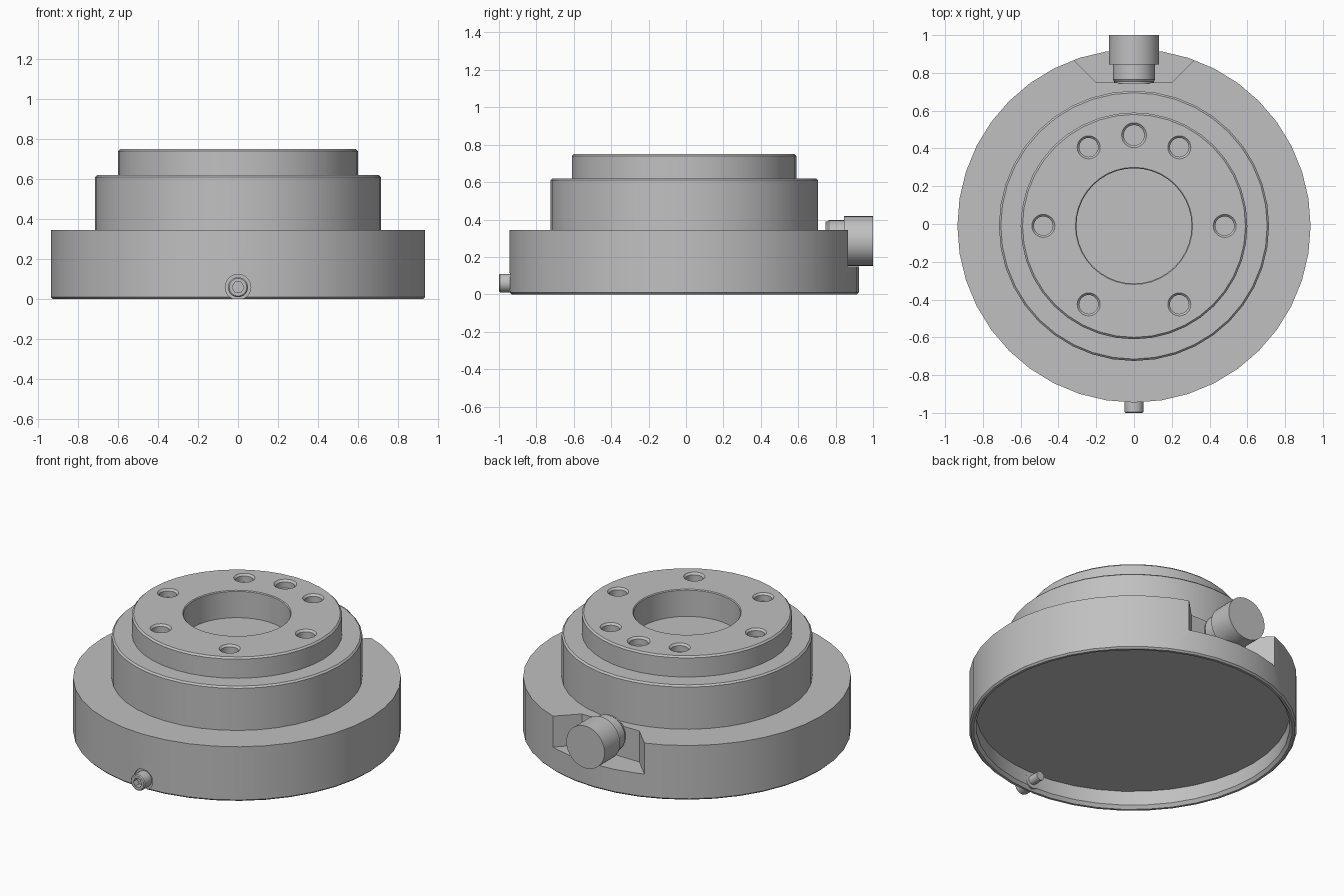
import bpy, bmesh, math
from mathutils import Matrix, Vector

cube = bpy.data.objects.get("Cube")
if cube:
    bpy.data.objects.remove(cube, do_unlink=True)

CENTRE_Y = -0.01        # axis of the round body
SCREW_Z = 0.06
PORT_Z = 0.285

grey = bpy.data.materials.new("plain_grey")
grey.use_nodes = True
colour = (0.53, 0.53, 0.53, 1)
grey.diffuse_color = colour
grey.node_tree.nodes["Principled BSDF"].inputs["Base Color"].default_value = colour


def finish(name, bm):
    """Turn a bmesh into a smooth shaded grey object with sharp edges kept."""
    bmesh.ops.remove_doubles(bm, verts=bm.verts, dist=1e-5)
    bmesh.ops.recalc_face_normals(bm, faces=bm.faces)
    mesh = bpy.data.meshes.new(name)
    bm.to_mesh(mesh)
    bm.free()
    mesh.materials.append(grey)
    obj = bpy.data.objects.new(name, mesh)
    bpy.context.collection.objects.link(obj)
    return obj


def smooth(obj):
    obj.data.shade_smooth()
    obj.data.set_sharp_from_angle(angle=math.radians(28))


def lathe(bm, profile, sides, matrix):
    """Revolve (radius, height) points about local z; both ends are capped."""
    rings = []
    for r, h in profile:
        rings.append([bm.verts.new(matrix @ Vector((
            r * math.cos(math.tau * i / sides),
            r * math.sin(math.tau * i / sides), h))) for i in range(sides)])
    for a, b in zip(rings, rings[1:]):
        for i in range(sides):
            j = (i + 1) % sides
            bm.faces.new((a[i], a[j], b[j], b[i]))
    bm.faces.new(rings[0])
    bm.faces.new(rings[-1])


def cut(obj, cutter):
    """Subtract the cutter from the object and remove the cutter."""
    mod = obj.modifiers.new("cut", 'BOOLEAN')
    mod.operation = 'DIFFERENCE'
    mod.solver = 'EXACT'
    mod.object = cutter
    cutter.hide_render = True
    bpy.context.view_layer.update()
    graph = bpy.context.evaluated_depsgraph_get()
    mesh = bpy.data.meshes.new_from_object(obj.evaluated_get(graph))
    obj.modifiers.clear()
    obj.data = mesh
    bpy.data.objects.remove(cutter, do_unlink=True)


upright = Matrix.Translation((0, CENTRE_Y, 0))
# local z runs along world +y
along_y = Matrix.Rotation(-math.pi / 2, 4, 'X')
screw_axis = Matrix.Translation((0, 0, SCREW_Z)) @ along_y
port_axis = Matrix.Translation((0, 0, PORT_Z)) @ along_y

# Stepped body: hollow underside, three tiers, blind centre bore
bm = bmesh.new()
lathe(bm, [
    (0.895, 0.11), (0.895, 0.02), (0.91, 0.0), (0.925, 0.0), (0.935, 0.01),
    (0.935, 0.345), (0.715, 0.345), (0.715, 0.61), (0.705, 0.62),
    (0.6, 0.62), (0.6, 0.74), (0.59, 0.75), (0.31, 0.75), (0.305, 0.745),
    (0.305, 0.58)], 40, upright)
body = finish("stepped_body", bm)

# Cutters: bolt holes around the top, back notch, screw seat
bm = bmesh.new()
for angle in (0, 60, 90, 120, 180, 240, 300):
    a = math.radians(angle)
    grow = 1.08 if angle == 90 else 1
    spot = Matrix.Translation((0.48 * math.cos(a), 0.48 * math.sin(a), 0))
    lathe(bm, [(0.05 * grow, 0.70), (0.05 * grow, 0.738), (0.061 * grow, 0.75),
               (0.061 * grow, 0.8)], 24, upright @ spot)
outline = [(-0.2, 0.75), (0.2, 0.75), (0.5, 1.05), (-0.5, 1.05)]
low = [bm.verts.new((x, y, 0.15)) for x, y in outline]
high = [bm.verts.new((x, y, 0.5)) for x, y in outline]
bm.faces.new(low)
bm.faces.new(high)
for i in range(4):
    j = (i + 1) % 4
    bm.faces.new((low[i], low[j], high[j], high[i]))
lathe(bm, [(0.064, -1.05), (0.064, -0.93)], 24, screw_axis)
cut(body, finish("body_cutter", bm))
smooth(body)

# Round port standing in the notch
bm = bmesh.new()
lathe(bm, [(0.105, 0.745), (0.105, 0.755), (0.112, 0.765), (0.112, 0.845),
           (0.133, 0.845), (0.133, 1.0)], 32, port_axis)
smooth(finish("rear_port", bm))

# Set screw through the front wall, with hexagonal socket
bm = bmesh.new()
lathe(bm, [(0.044, -1.0), (0.05, -0.994), (0.05, -0.9), (0.028, -0.9),
           (0.028, -0.83)], 24, screw_axis)
screw = finish("set_screw", bm)
bm = bmesh.new()
lathe(bm, [(0.03, -1.05), (0.03, -0.96)], 6, screw_axis)
cut(screw, finish("socket_cutter", bm))
smooth(screw)
